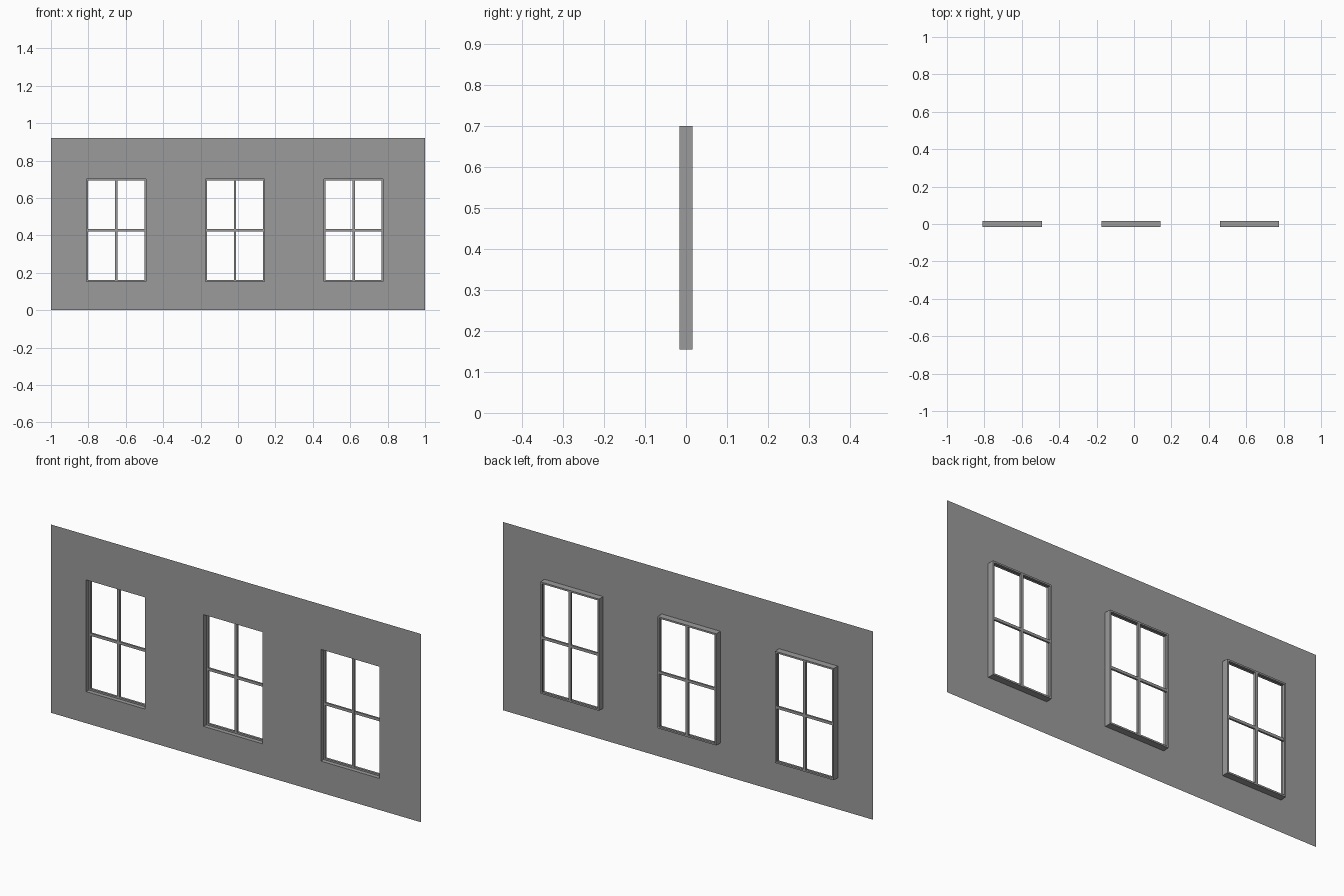
import bpy, bmesh

if "Cube" in bpy.data.objects:
    bpy.data.objects.remove(bpy.data.objects["Cube"])

FRONT, BACK = -0.016, 0.016
Z0, Z1, TOP = 0.154, 0.70, 0.92
W = 0.317
CENTRES = [-0.651, -0.016, 0.618]
RIM, BAR, DEPTH = 0.008, 0.013, 0.011

# dark grey finish
dark = bpy.data.materials.new("dark_grey")
dark.diffuse_color = (0.33, 0.33, 0.33, 1)
dark.use_nodes = True
dark.node_tree.nodes["Principled BSDF"].inputs["Base Color"].default_value = dark.diffuse_color


def finish(name, bm):
    bmesh.ops.remove_doubles(bm, verts=bm.verts, dist=1e-5)
    mesh = bpy.data.meshes.new(name)
    bm.to_mesh(mesh)
    bm.free()
    mesh.materials.append(dark)
    ob = bpy.data.objects.new(name, mesh)
    bpy.context.collection.objects.link(ob)
    return ob


def quad(bm, *pts):
    bm.faces.new([bm.verts.new(p) for p in pts])


def box(bm, x0, x1, y0, y1, z0, z1):
    vs = bmesh.ops.create_cube(bm, size=1)["verts"]
    for v in vs:
        v.co = ((x0 + x1) / 2 + v.co.x * (x1 - x0),
                (y0 + y1) / 2 + v.co.y * (y1 - y0),
                (z0 + z1) / 2 + v.co.z * (z1 - z0))


# wall sheet: a grid of faces with the window cells left open
xs = [-1] + [c + s * W / 2 for c in CENTRES for s in (-1, 1)] + [1]
zs = [0, Z0, Z1, TOP]
bm = bmesh.new()
for i in range(len(xs) - 1):
    for j in range(3):
        if i % 2 and j == 1:
            continue
        a, b, c, d = xs[i], xs[i + 1], zs[j], zs[j + 1]
        quad(bm, (a, FRONT, c), (b, FRONT, c), (b, FRONT, d), (a, FRONT, d))
finish("wall", bm)

for n, cx in enumerate(CENTRES, 1):
    l, r = cx - W / 2, cx + W / 2

    # thin reveal running from the wall back to the frame
    bm = bmesh.new()
    ring = [(l, Z0), (r, Z0), (r, Z1), (l, Z1)]
    for k in range(4):
        (xa, za), (xb, zb) = ring[k], ring[(k + 1) % 4]
        quad(bm, (xa, FRONT, za), (xa, BACK, za), (xb, BACK, zb), (xb, FRONT, zb))
    finish(f"window_reveal_{n}", bm)

    # frame rim at the back of the reveal
    bm = bmesh.new()
    y0 = BACK - DEPTH
    box(bm, l, l + RIM, y0, BACK, Z0, Z1)
    box(bm, r - RIM, r, y0, BACK, Z0, Z1)
    box(bm, l + RIM, r - RIM, y0, BACK, Z0, Z0 + RIM)
    box(bm, l + RIM, r - RIM, y0, BACK, Z1 - RIM, Z1)
    finish(f"window_frame_{n}", bm)

    # crossing glazing bars
    bm = bmesh.new()
    zm = (Z0 + Z1) / 2
    box(bm, cx - BAR / 2, cx + BAR / 2, y0, BACK, Z0 + RIM, Z1 - RIM)
    box(bm, l + RIM, r - RIM, y0 + 0.001, BACK - 0.001, zm - BAR / 2, zm + BAR / 2)
    finish(f"glazing_bars_{n}", bm)
